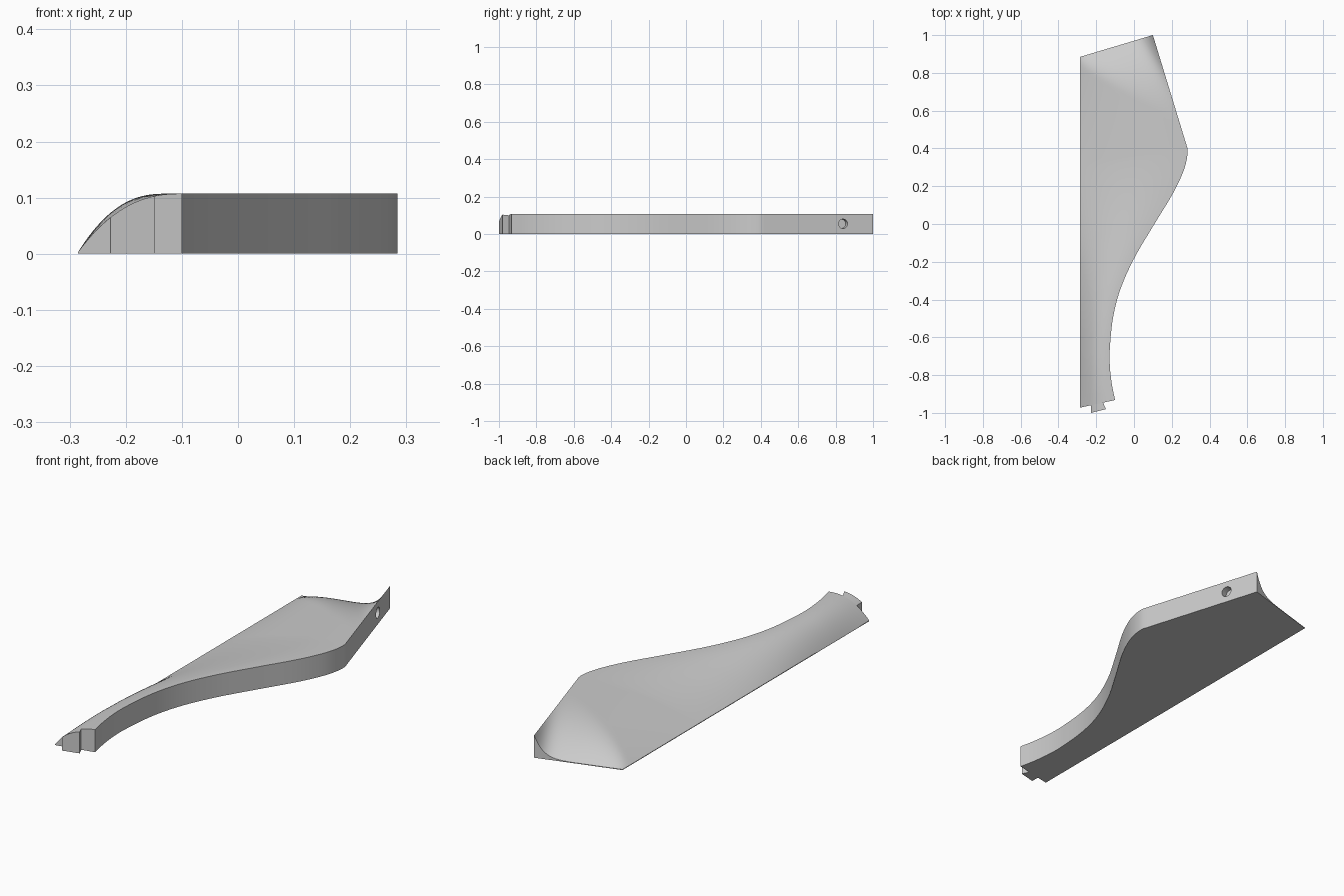
import bpy, bmesh, math
from mathutils import Vector, Matrix

if "Cube" in bpy.data.objects:
    bpy.data.objects.remove(bpy.data.objects["Cube"], do_unlink=True)

LEFT_X, RIM, THICK = -0.285, 0.003, 0.107

grey = bpy.data.materials.new("light grey")
grey.use_nodes = True
grey.diffuse_color = (0.6, 0.6, 0.6, 1)
grey.node_tree.nodes["Principled BSDF"].inputs["Base Color"].default_value = (0.6, 0.6, 0.6, 1)

# Curved long edge, front to widest corner, as (y, x)
CURVE = [(-0.932, -0.10), (-0.85, -0.117), (-0.75, -0.128), (-0.66, -0.128), (-0.49, -0.11),
         (-0.34, -0.07), (-0.18, 0.002), (0.0, 0.108), (0.16, 0.205), (0.27, 0.258),
         (0.34, 0.279), (0.395, 0.285)]
BACK = (1.0, 0.10)


def edge_x(y):
    """x of the curved edge at y: smooth up to the corner, then straight."""
    last = CURVE[-1]
    if y >= last[0]:
        return last[1] + (BACK[1] - last[1]) * (y - last[0]) / (BACK[0] - last[0])
    n = len(CURVE)

    def slope(k):
        a, b = CURVE[max(k - 1, 0)], CURVE[min(k + 1, n - 1)]
        return (b[1] - a[1]) / (b[0] - a[0])

    i = max(k for k in range(n - 1) if CURVE[k][0] <= y + 1e-9)
    (y0, x0), (y1, x1) = CURVE[i], CURVE[i + 1]
    h = y1 - y0
    s = (y - y0) / h
    return ((1 + 2 * s) * (1 - s) ** 2 * x0 + s * (1 - s) ** 2 * h * slope(i)
            + s * s * (3 - 2 * s) * x1 + s * s * (s - 1) * h * slope(i + 1))


def height(t, gap):
    """Top height: domed across the width, falling away to a thin back edge."""
    dome = 1 - (1 - t) ** 2.4
    blend = 1 - (1 - min(1, gap / (0.05 + 0.4 * t))) ** 2
    return RIM + (THICK - RIM) * (dome * blend + t ** 10 * (1 - blend))


def solid(name, rows, cols, point):
    """Height-field top, vertical walls and a flat underside."""
    bm = bmesh.new()
    grid = [[bm.verts.new(point(j / cols, i / rows)) for j in range(cols + 1)]
            for i in range(rows + 1)]
    for i in range(rows):
        for j in range(cols):
            bm.faces.new((grid[i][j], grid[i][j + 1], grid[i + 1][j + 1], grid[i + 1][j]))
    rim = [e for e in bm.edges if e.is_boundary]
    wall = bmesh.ops.extrude_edge_only(bm, edges=rim)["geom"]
    for v in wall:
        if isinstance(v, bmesh.types.BMVert):
            v.co.z = 0
    bmesh.ops.contextual_create(bm, geom=[e for e in bm.edges if e.is_boundary])
    bmesh.ops.recalc_face_normals(bm, faces=bm.faces)
    mesh = bpy.data.meshes.new(name)
    bm.to_mesh(mesh)
    bm.free()
    mesh.materials.append(grey)
    ob = bpy.data.objects.new(name, mesh)
    bpy.context.collection.objects.link(ob)
    return ob


def body_point(t, v):
    left_y = -0.972 + v * 1.857
    right_y = -0.932 + v * 1.932
    x = LEFT_X + (edge_x(right_y) - LEFT_X) * t
    y = left_y + (right_y - left_y) * t
    return Vector((x, y, height(t, (1 - v) * 1.9)))


def tab_point(t, v):
    base = Vector((-0.228, -0.9597)).lerp(Vector((-0.164, -0.9458)), t)
    tip = Vector((-0.227, -1.0)).lerp(Vector((-0.148, -0.98)), t)
    p = tip.lerp(base, v)
    return Vector((p.x, p.y, height((p.x - LEFT_X) / 0.185, 1)))


body = solid("body_panel", 110, 48, body_point)
tab = solid("front_tab", 4, 10, tab_point)

# Round peg hole in the slanted side wall
normal = Vector((0.605, 0.185, 0)).normalized()
centre = Vector((edge_x(0.84), 0.84, 0.054))
bm = bmesh.new()
bmesh.ops.create_cone(bm, cap_ends=True, segments=32, radius1=0.025, radius2=0.025, depth=0.07)
bm.transform(Matrix.Translation(centre) @ normal.to_track_quat('Z', 'Y').to_matrix().to_4x4())
mesh = bpy.data.meshes.new("hole_cutter")
bm.to_mesh(mesh)
bm.free()
mesh.materials.append(grey)
cutter = bpy.data.objects.new("hole_cutter", mesh)
cutter.hide_render = True
bpy.context.collection.objects.link(cutter)

cut = body.modifiers.new("peg_hole", 'BOOLEAN')
cut.operation = 'DIFFERENCE'
cut.solver = 'EXACT'
cut.object = cutter
bpy.context.view_layer.objects.active = body
bpy.ops.object.modifier_apply(modifier=cut.name)
bpy.data.objects.remove(cutter, do_unlink=True)

# Smooth shading with crisp rims
for ob in (body, tab):
    bpy.ops.object.select_all(action='DESELECT')
    ob.select_set(True)
    bpy.context.view_layer.objects.active = ob
    bpy.ops.object.shade_smooth_by_angle(angle=math.radians(25))
